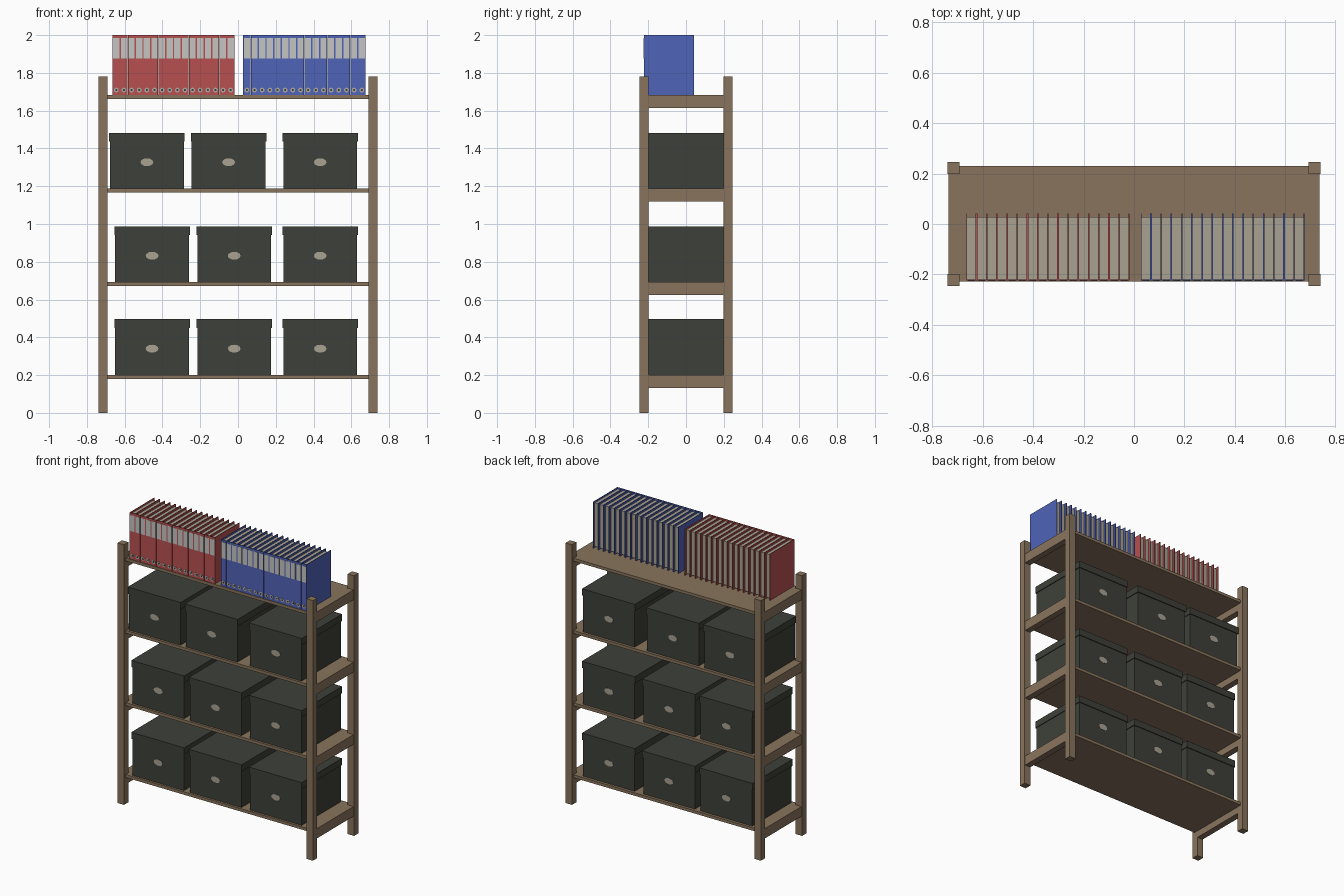
import bpy, bmesh, math
from mathutils import Matrix, Vector

if "Cube" in bpy.data.objects:
    bpy.data.objects.remove(bpy.data.objects["Cube"])


def material(name, rgb):
    m = bpy.data.materials.new(name)
    m.diffuse_color = (*rgb, 1.0)
    m.use_nodes = True
    m.node_tree.nodes["Principled BSDF"].inputs["Base Color"].default_value = m.diffuse_color
    return m


WOOD = material("wood brown", (0.25, 0.175, 0.108))
DARK = material("charcoal card", (0.048, 0.051, 0.041))
RED = material("red cover", (0.48, 0.08, 0.08))
BLUE = material("blue cover", (0.08, 0.125, 0.48))
LABEL = material("label grey", (0.56, 0.56, 0.55))
PAPER = material("paper beige", (0.40, 0.36, 0.29))
METAL = material("ring metal", (0.42, 0.40, 0.37))


class Part:
    """Collects boxes and discs into one object with flat colours."""

    def __init__(self, name, mats):
        self.name, self.mats, self.bm = name, mats, bmesh.new()

    def box(self, x0, x1, y0, y1, z0, z1, mat=0):
        size = Matrix.Diagonal((x1 - x0, y1 - y0, z1 - z0, 1))
        pos = Matrix.Translation(((x0 + x1) / 2, (y0 + y1) / 2, (z0 + z1) / 2))
        geo = bmesh.ops.create_cube(self.bm, size=1, matrix=pos @ size)
        self.paint(geo, mat)

    def disc(self, x, y, z, rx, rz, depth, mat=0, sides=12):
        # short cylinder whose axis runs along y
        mtx = (Matrix.Translation((x, y, z)) @ Matrix.Diagonal((rx, 1, rz, 1))
               @ Matrix.Rotation(math.pi / 2, 4, 'X'))
        geo = bmesh.ops.create_cone(self.bm, cap_ends=True, segments=sides, radius1=1,
                                    radius2=1, depth=depth, matrix=mtx)
        self.paint(geo, mat)

    def paint(self, geo, mat):
        for f in {f for v in geo["verts"] for f in v.link_faces}:
            f.material_index = mat

    def done(self, loc=(0, 0, 0)):
        me = bpy.data.meshes.new(self.name)
        self.bm.to_mesh(me)
        self.bm.free()
        for m in self.mats:
            me.materials.append(m)
        ob = bpy.data.objects.new(self.name, me)
        ob.location = Vector(loc)
        bpy.context.collection.objects.link(ob)
        return ob


# Four corner posts
for sx, xn in ((-1, "left"), (1, "right")):
    for sy, yn in ((-1, "front"), (1, "back")):
        p = Part(f"{yn}_{xn}_post", [WOOD])
        x, y = sx * 0.715, sy * 0.2225
        p.box(x - 0.024, x + 0.024, y - 0.0235, y + 0.0235, 0, 1.78)
        p.done()

# Shelf boards and the side rails between the posts
SHELVES = (0.2, 0.692, 1.187, 1.682)
for i, top in enumerate(SHELVES):
    p = Part(f"shelf_board_{i}", [WOOD])
    p.box(-0.692, 0.692, -0.227, 0.23, top - 0.02, top)
    p.done()
    for sx, xn in ((-1, "left"), (1, "right")):
        p = Part(f"{xn}_rail_{i}", [WOOD])
        x = sx * 0.7135
        p.box(x - 0.0215, x + 0.0215, -0.2, 0.2, top - 0.067, top)
        p.done()


# Storage boxes with overhanging lids and oval handles front and back
def storage_box(name, x, z):
    b = Part(name, [DARK, PAPER])
    b.box(-0.195, 0.195, -0.212, 0.212, 0, 0.25)
    b.box(-0.2, 0.2, -0.218, 0.218, 0.25, 0.296)
    for s in (-1, 1):
        b.disc(0, s * 0.2115, 0.14, 0.034, 0.021, 0.005, 1)
    b.done((x, 0, z))


ROWS = ((-0.455, -0.02, 0.435), (-0.455, -0.02, 0.435), (-0.482, -0.05, 0.435))
for r, xs in enumerate(ROWS):
    for c, x in enumerate(xs):
        storage_box(f"storage_box_{r}_{c}", x, SHELVES[r])


# Ring binders: covers, spine, recessed pages, label and finger ring
def binder(name, x0, width, colour):
    z0, z1, front, back, t = SHELVES[3], 2.0, -0.223, 0.042, 0.0028
    w = width - 0.0008
    b = Part(name, [colour, PAPER, LABEL, METAL, DARK])
    b.box(0, t, front + t, back, z0, z1)
    b.box(w - t, w, front + t, back, z0, z1)
    b.box(0, w, front, front + t, z0, z1)
    b.box(t, w - t, front + t, back - 0.015, z0 + 0.008, z1 - 0.012, 1)
    b.box(0.0035, w - 0.0035, front - 0.0015, front, 1.875, 1.985, 2)
    b.disc(w / 2, front - 0.0005, 1.709, 0.013, 0.013, 0.003, 3)
    b.disc(w / 2, front - 0.001, 1.709, 0.006, 0.006, 0.004, 4, 8)
    b.done((x0, 0, 0))


COUNT = 16
for label, colour, xa, xb in (("red", RED, -0.664, -0.018), ("blue", BLUE, 0.027, 0.676)):
    step = (xb - xa) / COUNT
    for i in range(COUNT):
        binder(f"{label}_binder_{i}", xa + i * step, step, colour)
